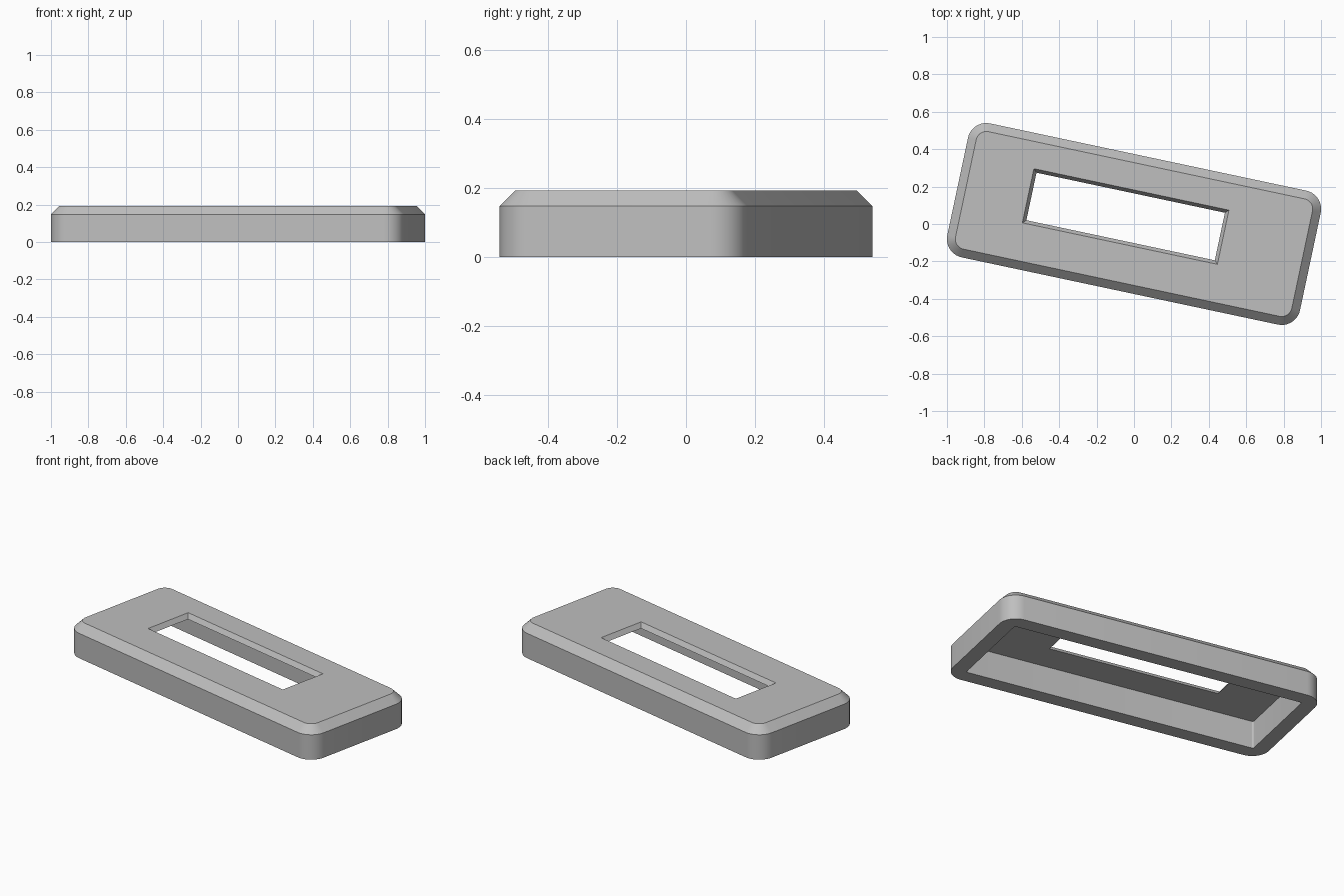
import bpy
import bmesh
from math import cos, sin, pi, radians

cube = bpy.data.objects.get("Cube")
if cube:
    bpy.data.objects.remove(cube, do_unlink=True)

SEGMENTS = 10  # steps per rounded corner


def ring(bm, half_x, half_y, radius, z, cx=0.0, cy=0.0):
    """Rounded rectangle of vertices, counter-clockwise from the +x +y corner."""
    verts = []
    for i, (sx, sy) in enumerate([(1, 1), (-1, 1), (-1, -1), (1, -1)]):
        for k in range(SEGMENTS + 1):
            a = (i + k / SEGMENTS) * pi / 2
            verts.append(bm.verts.new((
                cx + sx * (half_x - radius) + radius * cos(a),
                cy + sy * (half_y - radius) + radius * sin(a), z)))
    return verts


def bridge(bm, lower, upper):
    n = len(lower)
    for i in range(n):
        j = (i + 1) % n
        bm.faces.new((lower[i], lower[j], upper[j], upper[i]))


# Dimensions
LENGTH, WIDTH, CORNER = 0.964, 0.366, 0.10
TOP, CHAMFER, RIM, CEILING = 0.193, 0.045, 0.087, 0.166
WINDOW = (0.533, 0.148)
TAPER = 0.018
OFFSET = dict(cx=-0.052, cy=0.03)

# Shell: outer wall, chamfer, top, tapered window, hollow underside, rim
bm = bmesh.new()
rings = [
    ring(bm, LENGTH, WIDTH, CORNER, 0),
    ring(bm, LENGTH, WIDTH, CORNER, TOP - CHAMFER),
    ring(bm, LENGTH - CHAMFER, WIDTH - CHAMFER, CORNER - CHAMFER, TOP),
    ring(bm, WINDOW[0], WINDOW[1], 0, TOP, **OFFSET),
    ring(bm, WINDOW[0] - TAPER, WINDOW[1] - TAPER, 0, CEILING, **OFFSET),
    ring(bm, LENGTH - RIM, WIDTH - RIM, 0.01, CEILING),
    ring(bm, LENGTH - RIM, WIDTH - RIM, 0.01, 0),
]
for lower, upper in zip(rings, rings[1:] + rings[:1]):
    bridge(bm, lower, upper)
bmesh.ops.remove_doubles(bm, verts=bm.verts, dist=0.0001)
bmesh.ops.recalc_face_normals(bm, faces=bm.faces)

mesh = bpy.data.meshes.new("bezel_cover")
bm.to_mesh(mesh)
bm.free()
cover = bpy.data.objects.new("bezel_cover", mesh)
bpy.context.collection.objects.link(cover)
cover.rotation_euler.z = radians(-12)

# Material
grey = bpy.data.materials.new("light_grey")
grey.use_nodes = True
colour = (0.52, 0.52, 0.52, 1)
grey.diffuse_color = colour
grey.node_tree.nodes["Principled BSDF"].inputs["Base Color"].default_value = colour
mesh.materials.append(grey)

# Smooth the rounded corners, keep the hard edges
bpy.ops.object.select_all(action="DESELECT")
cover.select_set(True)
bpy.context.view_layer.objects.active = cover
bpy.ops.object.shade_smooth_by_angle(angle=radians(30))
